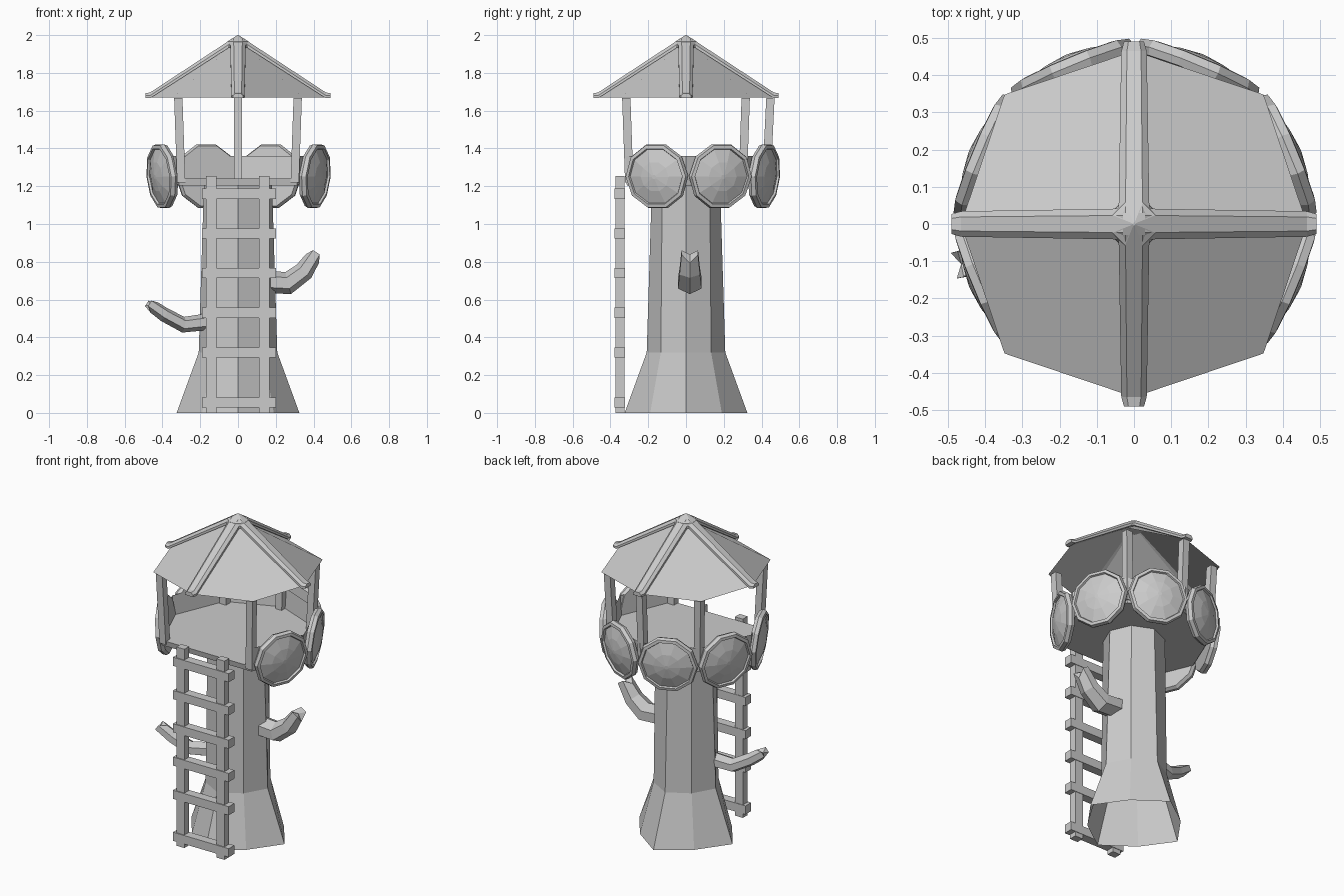
import bpy
from math import sin, cos, pi, radians
from mathutils import Vector, Matrix

if "Cube" in bpy.data.objects:
    bpy.data.objects.remove(bpy.data.objects["Cube"])


def make(name, verts, faces, matrix=None):
    me = bpy.data.meshes.new(name)
    me.from_pydata([tuple(v) for v in verts], [], faces)
    if matrix:
        me.transform(matrix)
    me.update()
    ob = bpy.data.objects.new(name, me)
    bpy.context.collection.objects.link(ob)
    return ob


def polar(r, deg, z):
    return Vector((r * cos(radians(deg)), r * sin(radians(deg)), z))


def loft(name, rings, start=True, end=True, matrix=None):
    """Skin equal-length rings; optionally cap both ends."""
    n = len(rings[0])
    verts = [v for ring in rings for v in ring]
    faces = [(k * n + i, k * n + (i + 1) % n, (k + 1) * n + (i + 1) % n, (k + 1) * n + i)
             for k in range(len(rings) - 1) for i in range(n)]
    if start:
        faces.append(tuple(range(n))[::-1])
    if end:
        verts.append(sum(rings[-1], Vector()) / n)
        b, c = (len(rings) - 1) * n, len(verts) - 1
        faces += [(b + i, b + (i + 1) % n, c) for i in range(n)]
    return make(name, verts, faces, matrix)


def box(name, lo, hi):
    ring = lambda z: [Vector((x, y, z)) for x, y in
                      ((lo[0], lo[1]), (hi[0], lo[1]), (hi[0], hi[1]), (lo[0], hi[1]))]
    return loft(name, [ring(lo[2]), ring(hi[2])])


# Eight-sided trunk, roots flaring most along the axes, open at the bottom
loft("trunk", [[polar(diag if i % 2 else axis, 45 * i, z) for i in range(8)]
               for axis, diag, z in ((0.325, 0.268, 0), (0.208, 0.188, 0.32), (0.18, 0.178, 1.22))],
     start=False)

# Floor: octagon with the front corner cut straight
corners = [-45 + 45 * i for i in range(7)]
loft("floor", [[polar(r, a, z) for a in corners] for r, z in ((0.44, 1.205), (0.45, 1.24))])

# Thin parapet on six sides, open at the front
wall = [polar(r, a, z) for r, z in ((0.445, 1.21), (0.46, 1.36)) for a in corners]
make("parapet", wall, [(i, i + 1, i + 8, i + 7) for i in range(6)])

# Round ten-sided shields, one per parapet side
profile = ((0.168, 0), (0.178, 0.02), (0.172, 0.042), (0.154, 0.045), (0.149, 0.034),
           (0.08, 0.056), (0.012, 0.066))
for k in range(6):
    m = (Matrix.Translation((0.003, 0.01 if k in (2, 3) else 0.014, 0))
         @ Matrix.Rotation(radians(-22.5 + 45 * k), 4, 'Z')
         @ Matrix.Translation((0.415, 0, 1.255)) @ Matrix.Rotation(radians(5), 4, 'Y'))
    loft("shield", [[Vector((d, r * cos(radians(36 * i)), r * sin(radians(36 * i))))
                     for i in range(10)] for r, d in profile], matrix=m)

# Five posts leaning slightly outwards
for a in (-45, 45, 90, 135, 225):
    x0, x1 = polar(0.425, a, 1.22), polar(0.447, a, 1.668)
    loft("post", [[c + Vector((sx * 0.022, sy * 0.022, 0)) for sx, sy in
                   ((-1, -1), (1, -1), (1, 1), (-1, 1))] for c in (x0, x1)])

# Roof: four folded panels meeting at the apex
roof = [polar(0.465 if i % 2 == 0 else 0.492, 45 * i, 1.67) for i in range(8)]
roof.append(Vector((0, 0, 1.965)))
make("roof", roof, [(8, i, i + 1, (i + 2) % 8) for i in (0, 2, 4, 6)])

# Ridge beams on the four axes, with bevelled tops
section = ((-0.036, 0), (0.036, 0), (0.036, 0.015), (0.02, 0.032), (-0.02, 0.032), (-0.036, 0.015))
for k in range(4):
    rings = [[Vector((x, w * s, z + h * s)) for w, h in section]
             for x, z, s in ((0.03, 1.945, 1.15), (0.465, 1.666, 0.95), (0.49, 1.668, 0.75))]
    loft("ridge_beam", rings, matrix=Matrix.Rotation(k * pi / 2, 4, 'Z'))

# Peak cap
loft("peak_cap", [[polar(r, 22.5 + 45 * i, z) for i in range(8)]
                  for r, z in ((0.07, 1.935), (0.062, 1.965), (0.004, 2.0))])

# Ladder
for x in (-0.142, 0.138):
    box("ladder_rail", (x - 0.028, -0.372, 0), (x + 0.028, -0.325, 1.255))
for z in (0.055, 0.32, 0.53, 0.74, 0.95, 1.16):
    box("ladder_rung", (-0.19, -0.378, z - 0.027), (0.2, -0.322, z + 0.027))


def branch(name, path, radii):
    """Six-sided tapering branch with a notched broken tip."""
    pts = [Vector(p) for p in path]
    rings = []
    for i, p in enumerate(pts):
        t = (pts[min(i + 1, len(pts) - 1)] - pts[max(i - 1, 0)]).normalized()
        side = t.cross(Vector((0, 0, 1))).normalized()
        up = side.cross(t)
        rings.append([p + radii[i] * (side * 1.2 * cos(j * pi / 3 + pi / 6)
                                      + up * sin(j * pi / 3 + pi / 6)) for j in range(6)])
    for j in (1, 4):
        rings[-1][j] -= t * 0.04
    loft(name, rings)


branch("right_branch", ((0.14, 0.02, 0.695), (0.265, 0.02, 0.687), (0.35, 0.02, 0.75),
                        (0.415, 0.02, 0.85)), (0.06, 0.06, 0.052, 0.042))
branch("left_branch", ((-0.14, -0.03, 0.485), (-0.29, -0.06, 0.467), (-0.39, -0.09, 0.52),
                       (-0.475, -0.11, 0.58)), (0.045, 0.042, 0.038, 0.034))
